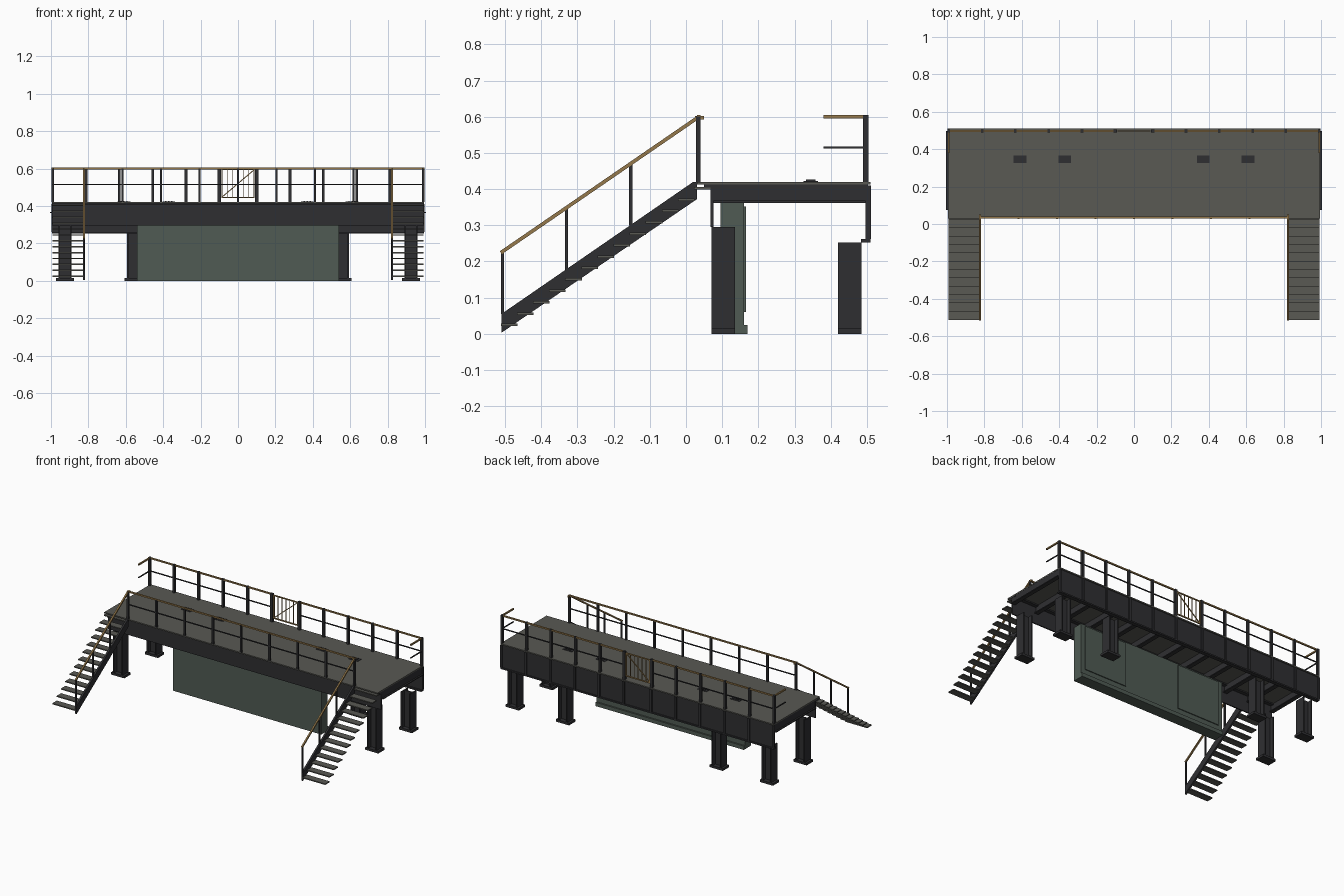
import bpy, bmesh
from mathutils import Vector, Matrix

cube = bpy.data.objects.get("Cube")
if cube:
    bpy.data.objects.remove(cube, do_unlink=True)


def material(name, rgb):
    m = bpy.data.materials.new(name)
    m.use_nodes = True
    m.diffuse_color = (*rgb, 1)
    m.node_tree.nodes["Principled BSDF"].inputs["Base Color"].default_value = (*rgb, 1)
    return m


DECK = material("deck_grey", (0.10, 0.10, 0.088))
STEEL = material("dark_steel", (0.028, 0.028, 0.031))
GREEN = material("grey_green", (0.08, 0.105, 0.088))
GOLD = material("rail_ochre", (0.30, 0.19, 0.07))


class Part:
    """Collects boxes and bars into one named object."""

    def __init__(self, name, mat):
        self.name, self.mat, self.bm = name, mat, bmesh.new()

    def box(self, x, y, z):
        lo, hi = Vector((x[0], y[0], z[0])), Vector((x[1], y[1], z[1]))
        size = Matrix.Diagonal((*(hi - lo), 1))
        bmesh.ops.create_cube(self.bm, size=1, matrix=Matrix.Translation((lo + hi) / 2) @ size)

    def bar(self, start, end, width):
        a, b = Vector(start), Vector(end)
        turn = (b - a).to_track_quat('Z', 'Y').to_matrix().to_4x4()
        size = Matrix.Diagonal((width, width, (b - a).length, 1))
        bmesh.ops.create_cube(self.bm, size=1, matrix=Matrix.Translation((a + b) / 2) @ turn @ size)

    def prism(self, outline, x0, x1):
        face = self.bm.faces.new([self.bm.verts.new((x0, y, z)) for y, z in outline])
        moved = bmesh.ops.extrude_face_region(self.bm, geom=[face])["geom"]
        verts = [v for v in moved if isinstance(v, bmesh.types.BMVert)]
        bmesh.ops.translate(self.bm, verts=verts, vec=(x1 - x0, 0, 0))

    def finish(self):
        bmesh.ops.recalc_face_normals(self.bm, faces=self.bm.faces)
        mesh = bpy.data.meshes.new(self.name)
        self.bm.to_mesh(mesh)
        self.bm.free()
        mesh.materials.append(self.mat)
        obj = bpy.data.objects.new(self.name, mesh)
        bpy.context.collection.objects.link(obj)


TOP = 0.42
RAIL, MID = 0.60, 0.515
FRONT_Y, BACK_Y = 0.035, 0.497
BACK_POSTS = [s * (0.1 + 0.178 * i) for s in (-1, 1) for i in range(6)]
FRONT_POSTS = [-0.824 + 0.206 * i for i in range(9)]

# Deck plate
deck = Part("deck", DECK)
deck.box((-0.995, 0.995), (0.03, 0.51), (0.412, TOP))
deck.finish()

# Longitudinal beams
front_beam = Part("front_beam", STEEL)
front_beam.box((-0.995, 0.995), (0.068, 0.076), (0.295, 0.412))
front_beam.box((-0.995, 0.995), (0.05, 0.10), (0.404, 0.412))
front_beam.finish()

back_beam = Part("back_beam", STEEL)
back_beam.box((-0.995, 0.995), (0.496, 0.503), (0.26, 0.412))
back_beam.box((-0.995, 0.995), (0.484, 0.51), (0.253, 0.262))
for x in BACK_POSTS:
    back_beam.box((x - 0.007, x + 0.007), (0.503, 0.511), (0.262, 0.41))
back_beam.finish()

# Cross joists under the deck
joists = Part("joists", STEEL)
for x in BACK_POSTS:
    joists.box((x - 0.004, x + 0.004), (0.07, 0.498), (0.365, 0.412))
    joists.box((x - 0.014, x + 0.014), (0.076, 0.496), (0.362, 0.368))
joists.finish()

# H-section columns with base plates
columns = Part("columns", STEEL)
spots = [(s * x, y, h) for s in (-1, 1)
         for x, y, h in ((0.925, 0.07, 0.295), (0.925, 0.42, 0.253), (0.56, 0.42, 0.253))]
for x, y, height in spots:
    for side in (-1, 1):
        inner, outer = sorted((x + side * 0.026, x + side * 0.034))
        columns.box((inner, outer), (y, y + 0.065), (0, height))
    columns.box((x - 0.028, x + 0.028), (y + 0.028, y + 0.037), (0, height))
    columns.box((x - 0.048, x + 0.048), (y, y + 0.065), (0, 0.015))
columns.finish()

# Hanging wall panel with two raised fields and a foot strip
panel = Part("wall_panel", GREEN)
panel.box((-0.54, 0.54), (0.095, 0.16), (0, 0.362))
for x0, x1 in ((-0.51, -0.2), (0.2, 0.51)):
    panel.box((x0, x1), (0.16, 0.166), (0.06, 0.352))
panel.box((-0.54, 0.54), (0.155, 0.17), (0, 0.025))
panel.finish()

# Guard rails
posts = Part("guard_posts", STEEL)
rails = Part("guard_rails", GOLD)
mids = Part("middle_rails", STEEL)
for x in BACK_POSTS:
    wide = 0.009 if abs(x) < 0.11 else 0.007
    posts.box((x - wide, x + wide), (0.489, 0.505), (TOP, 0.605))
for x in FRONT_POSTS:
    posts.box((x - 0.006, x + 0.006), (0.028, 0.04), (TOP, RAIL))
rails.bar((-0.83, FRONT_Y, RAIL), (0.83, FRONT_Y, RAIL), 0.009)
mids.bar((-0.824, FRONT_Y, MID), (0.824, FRONT_Y, MID), 0.006)
for s in (-1, 1):
    for part, z, w in ((rails, RAIL, 0.009), (mids, MID, 0.006)):
        part.bar((s * 0.1, BACK_Y, z), (s * 0.99, BACK_Y, z), w)
        part.bar((s * 0.99, 0.38, z), (s * 0.99, 0.50, z), w)
for part in (posts, rails, mids):
    part.finish()

# Gate in the back rail
gate = Part("gate", GOLD)
for z in (0.445, 0.595):
    gate.bar((-0.088, BACK_Y, z), (0.088, BACK_Y, z), 0.007)
for i in range(7):
    x = -0.086 + 0.172 * i / 6
    gate.bar((x, BACK_Y, 0.445), (x, BACK_Y, 0.595), 0.007 if i in (0, 6) else 0.004)
gate.bar((-0.086, BACK_Y, 0.447), (0.086, BACK_Y, 0.593), 0.005)
gate.finish()

# Stairs at both ends: a single inner stringer, treads and handrail
STRINGER = [(-0.51, 0.003), (0.03, 0.372), (0.03, TOP), (0.02, TOP), (-0.51, 0.055)]
for s, side in ((-1, "right"), (1, "left")):
    stringer = Part(side + "_stringer", STEEL)
    stringer.prism(STRINGER, s * 0.818, s * 0.83)
    stringer.finish()

    treads = Part(side + "_treads", DECK)
    x0, x1 = sorted((s * 0.83, s * 0.993))
    for i in range(13):
        y, z = -0.512 + 0.0445 * i, 0.028 + 0.0315 * i
        treads.box((x0, x1), (y, y + 0.046), (z - 0.007, z))
    treads.finish()

    stair_posts = Part(side + "_stair_posts", STEEL)
    for i in range(3):
        y, z = -0.507 + 0.177 * i, 0.055 + 0.122 * i
        stair_posts.bar((s * 0.824, y, z), (s * 0.824, y, z + 0.17), 0.009)
    stair_posts.finish()

    handrail = Part(side + "_handrail", GOLD)
    handrail.bar((s * 0.824, -0.512, 0.224), (s * 0.824, 0.033, 0.598), 0.01)
    handrail.bar((s * 0.824, 0.025, 0.597), (s * 0.824, 0.05, 0.597), 0.01)
    handrail.finish()

# Lifting points on the deck
lugs = Part("lifting_points", STEEL)
for x in (-0.61, -0.37, 0.37, 0.61):
    lugs.box((x - 0.034, x + 0.034), (0.325, 0.365), (TOP - 0.002, 0.4225))
    for dx in (-0.016, 0, 0.016):
        lugs.box((x + dx - 0.003, x + dx + 0.003), (0.332, 0.358), (TOP, 0.426))
lugs.finish()
